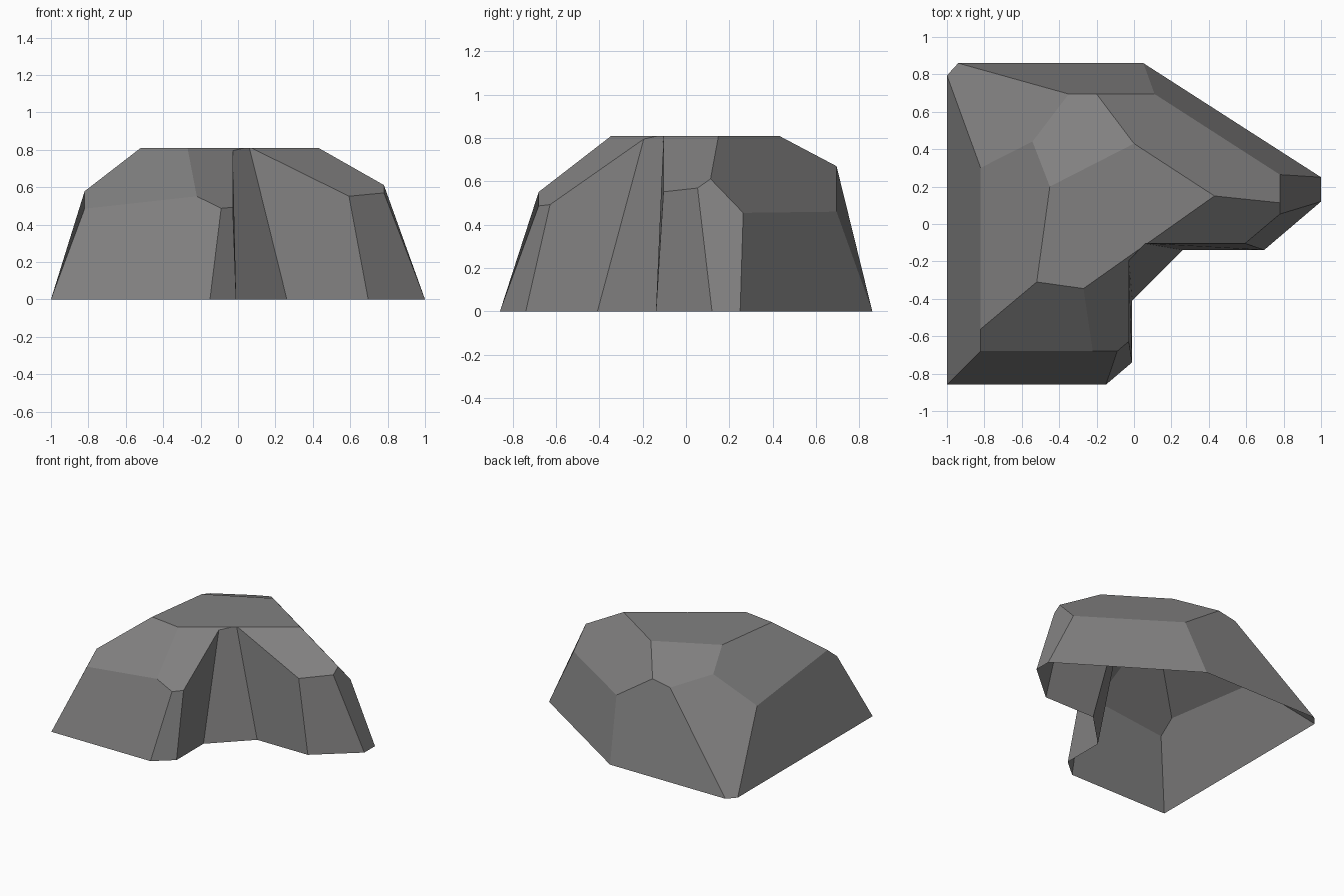
import bpy, bmesh
from mathutils import Vector

if "Cube" in bpy.data.objects:
    bpy.data.objects.remove(bpy.data.objects["Cube"])


def block(lo, hi):
    """Axis-aligned box between two corners."""
    bm = bmesh.new()
    bmesh.ops.create_cube(bm, size=1)
    for v in bm.verts:
        v.co = [hi[i] if v.co[i] > 0 else lo[i] for i in range(3)]
    return bm


def chisel(bm, inside, a, b, c):
    """Slice the solid along the plane a-b-c, keeping the side of 'inside'."""
    a, b, c = Vector(a), Vector(b), Vector(c)
    n = (b - a).cross(c - a).normalized()
    if n.dot(Vector(inside) - a) > 0:
        n = -n
    bmesh.ops.bisect_plane(bm, geom=bm.verts[:] + bm.edges[:] + bm.faces[:],
                           dist=1e-5, plane_co=a, plane_no=n, clear_outer=True)
    bmesh.ops.holes_fill(bm, edges=[e for e in bm.edges if e.is_boundary], sides=0)
    bmesh.ops.recalc_face_normals(bm, faces=bm.faces[:])


def to_object(bm, name):
    me = bpy.data.meshes.new(name)
    bm.to_mesh(me)
    bm.free()
    ob = bpy.data.objects.new(name, me)
    bpy.context.collection.objects.link(ob)
    return ob


# Boulder: upright block with slanted slices
core = (-0.2, 0.0, 0.2)
bm = block((-0.82, -0.68, 0), (0.78, 0.695, 0.81))
slices = [
    ((-0.27, -0.345, 0.81), (0.43, 0.15, 0.81), (0.595, -0.105, 0.55)),   # front right roof
    ((-0.14, -0.68, 0), (0.78, 0.103, 0), (0.78, 0.055, 0.55)),           # front right wall
    ((0.02, 0.695, 0), (0.78, 0.207, 0), (0.11, 0.695, 0.46)),            # back right wall
    ((0, 0.43, 0.81), (0.43, 0.15, 0.81), (0.11, 0.695, 0.46)),           # back right roof
    ((-0.45, 0.20, 0.81), (0, 0.43, 0.81), (-0.2, 0.695, 0.67)),          # back roof
    ((-0.772, 0.695, 0), (-0.35, 0.695, 0.64), (-0.82, 0.30, 0.475)),     # back left corner
    ((-0.52, -0.31, 0.81), (-0.45, 0.20, 0.81), (-0.82, 0.30, 0.475)),    # left roof
    ((-0.52, -0.31, 0.81), (-0.27, -0.345, 0.81), (-0.23, -0.68, 0.55)),  # front roof
]
for s in slices:
    chisel(bm, core, *s)
rock = to_object(bm, "boulder")

# Notch in the front right side
bm = block((-0.028, -2, -1), (2, -0.104, 2))
chisel(bm, (0.3, -0.4, 0.4), (-0.028, -0.32, 0), (0.188, -0.105, 0), (0.06, -0.105, 0.81))
cutter = to_object(bm, "notch_cutter")
cutter.hide_render = True
mod = rock.modifiers.new("notch", 'BOOLEAN')
mod.operation = 'DIFFERENCE'
mod.solver = 'EXACT'
mod.object = cutter
deps = bpy.context.evaluated_depsgraph_get()
mesh = bpy.data.meshes.new_from_object(rock.evaluated_get(deps))
rock.modifiers.clear()
rock.data = mesh
bpy.data.objects.remove(cutter)

# Open underside and flared foot
bm = bmesh.new()
bm.from_mesh(mesh)
under = [f for f in bm.faces if all(v.co.z < 1e-3 for v in f.verts)]
bmesh.ops.delete(bm, geom=under, context='FACES')
for v in bm.verts:
    if v.co.z < 1e-3:
        v.co = ((v.co.x + 0.02) / 0.8, (v.co.y - 0.007) / 0.8, 0)
for f in bm.faces:
    f.smooth = False
    f.material_index = 0
bm.to_mesh(mesh)
bm.free()

# Stone colour
stone = bpy.data.materials.new("grey_stone")
stone.diffuse_color = (0.22, 0.217, 0.217, 1)
stone.use_nodes = True
stone.node_tree.nodes["Principled BSDF"].inputs["Base Color"].default_value = stone.diffuse_color
mesh.materials.clear()
mesh.materials.append(stone)
